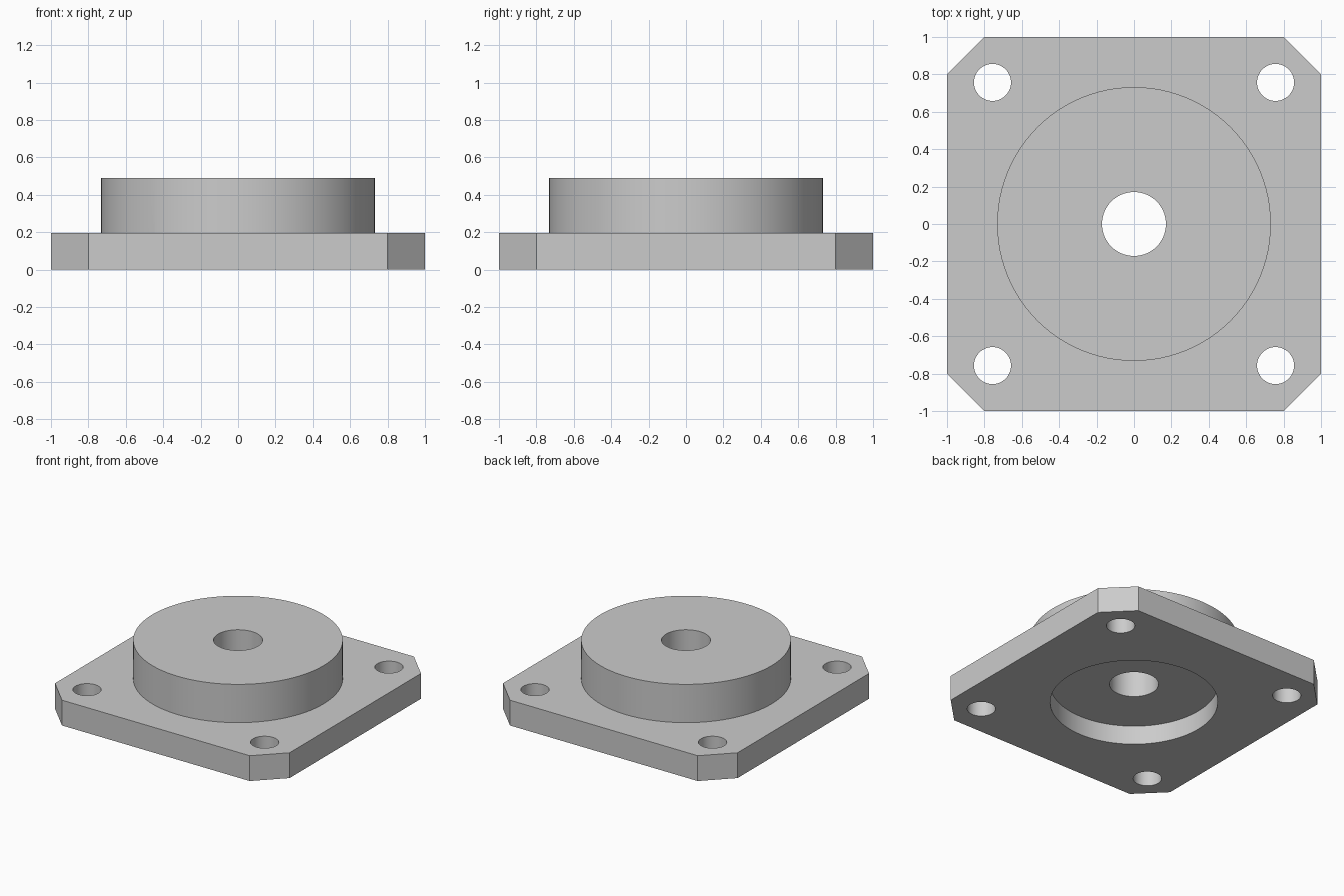
import bpy
import bmesh

if "Cube" in bpy.data.objects:
    bpy.data.objects.remove(bpy.data.objects["Cube"], do_unlink=True)

# Main dimensions
PLATE_TOP, HUB_TOP = 0.195, 0.49
HUB_R, BORE_R, BOLT_R, RECESS_R = 0.732, 0.171, 0.099, 0.585
RECESS_DEPTH, BOLT_POS, CORNER = 0.145, 0.757, 0.8

grey = bpy.data.materials.new("plain_grey")
grey.use_nodes = True
colour = (0.6, 0.6, 0.6, 1)
grey.diffuse_color = colour
grey.node_tree.nodes["Principled BSDF"].inputs["Base Color"].default_value = colour


def cylinder(name, radius, bottom, top, x=0, y=0, sides=96):
    bpy.ops.mesh.primitive_cylinder_add(vertices=sides, radius=radius, depth=top - bottom,
                                        location=(x, y, (bottom + top) / 2))
    obj = bpy.context.object
    obj.name = name
    obj.data.materials.append(grey)
    return obj


def combine(body, tool, operation):
    mod = body.modifiers.new(tool.name, "BOOLEAN")
    mod.operation = operation
    mod.solver = "EXACT"
    mod.object = tool
    bpy.ops.object.select_all(action="DESELECT")
    body.select_set(True)
    bpy.context.view_layer.objects.active = body
    bpy.ops.object.modifier_apply(modifier=mod.name)
    bpy.data.objects.remove(tool, do_unlink=True)


# Square plate with cut corners
outline = []
for sx, sy in ((1, 1), (-1, 1), (-1, -1), (1, -1)):
    pair = [(sx, sy * CORNER), (sx * CORNER, sy)]
    outline += pair if sx == sy else pair[::-1]
bm = bmesh.new()
face = bm.faces.new([bm.verts.new((x, y, 0)) for x, y in outline])
top = bmesh.ops.extrude_face_region(bm, geom=[face])["geom"]
bmesh.ops.translate(bm, vec=(0, 0, PLATE_TOP),
                    verts=[v for v in top if isinstance(v, bmesh.types.BMVert)])
bmesh.ops.recalc_face_normals(bm, faces=bm.faces)
mesh = bpy.data.meshes.new("flange_plate")
bm.to_mesh(mesh)
bm.free()
mesh.materials.append(grey)
flange = bpy.data.objects.new("flange_plate_with_hub", mesh)
bpy.context.collection.objects.link(flange)

# Round hub, underside recess and centre bore
combine(flange, cylinder("hub", HUB_R, PLATE_TOP - 0.02, HUB_TOP), "UNION")
combine(flange, cylinder("recess", RECESS_R, -0.1, RECESS_DEPTH), "DIFFERENCE")
combine(flange, cylinder("bore", BORE_R, -0.1, HUB_TOP + 0.1, sides=64), "DIFFERENCE")

# Four bolt holes
for sx in (-1, 1):
    for sy in (-1, 1):
        hole = cylinder("bolt_hole", BOLT_R, -0.1, PLATE_TOP + 0.1,
                        sx * BOLT_POS, sy * BOLT_POS, 48)
        combine(flange, hole, "DIFFERENCE")

flange.select_set(True)
bpy.context.view_layer.objects.active = flange
bpy.ops.object.shade_smooth_by_angle()
